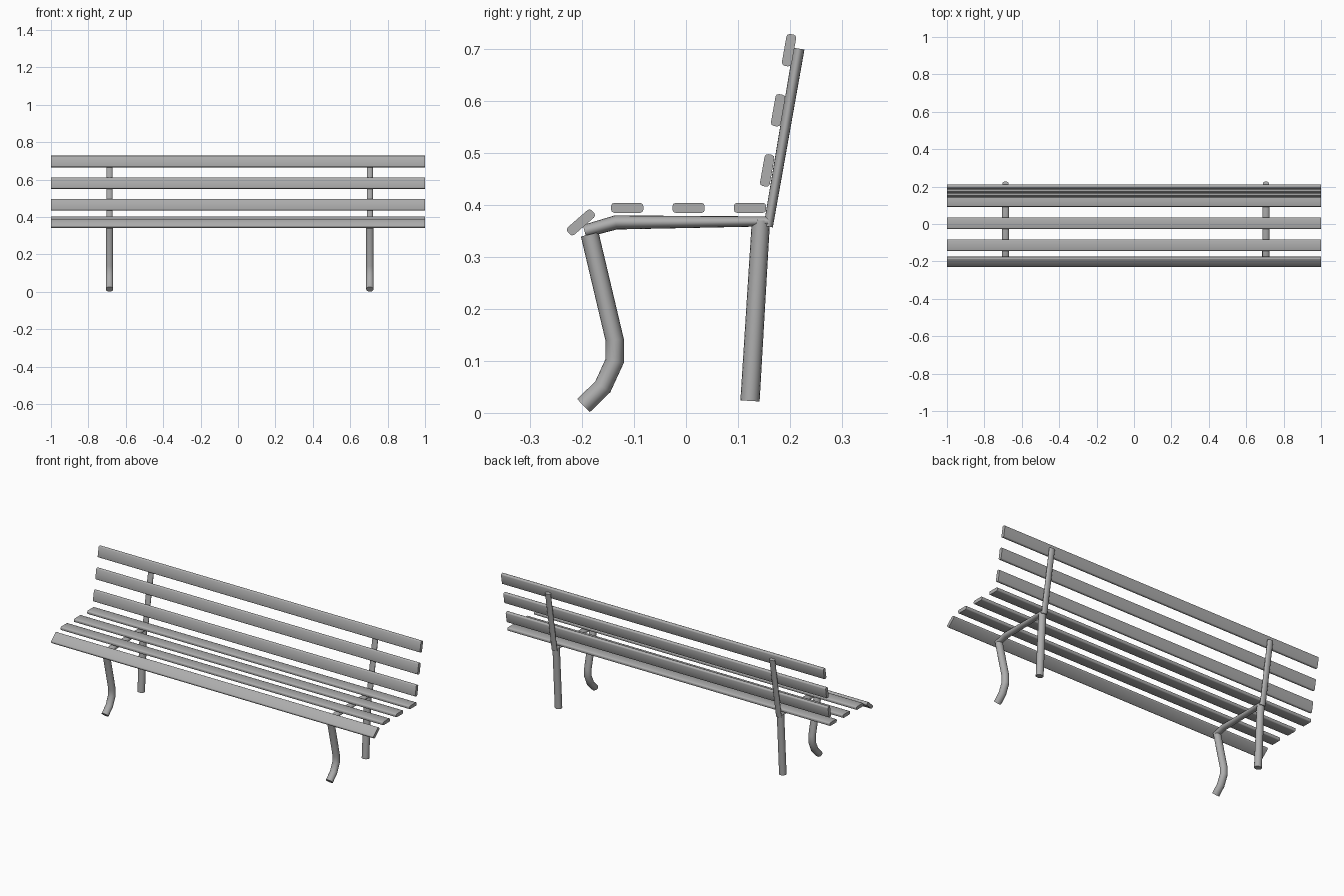
import bpy, bmesh, math
from mathutils import Vector, Matrix

cube = bpy.data.objects.get("Cube")
if cube:
    bpy.data.objects.remove(cube, do_unlink=True)

# One grey finish for the whole bench
GREY = (0.42, 0.42, 0.42, 1)
mat = bpy.data.materials.new("bench_grey")
mat.use_nodes = True
mat.diffuse_color = GREY
mat.node_tree.nodes["Principled BSDF"].inputs["Base Color"].default_value = GREY


def finish(name, bm, angle):
    bmesh.ops.recalc_face_normals(bm, faces=bm.faces)
    mesh = bpy.data.meshes.new(name)
    bm.to_mesh(mesh)
    bm.free()
    mesh.materials.append(mat)
    obj = bpy.data.objects.new(name, mesh)
    bpy.context.collection.objects.link(obj)
    bpy.ops.object.select_all(action='DESELECT')
    obj.select_set(True)
    bpy.context.view_layer.objects.active = obj
    bpy.ops.object.shade_smooth_by_angle(angle=math.radians(angle))


def tube(name, x, path, half_width, sides=16):
    """Oval tube along (y, z, radius) points, with mitred bends."""
    bm = bmesh.new()
    pts = [Vector((x, y, z)) for y, z, r in path]
    rings = []
    for i, p in enumerate(pts):
        before = (p - pts[i - 1]).normalized() if i else None
        after = (pts[i + 1] - p).normalized() if i < len(pts) - 1 else None
        before, after = before or after, after or before
        t = (before + after).normalized()
        side = Vector((0, -t.z, t.y)) / t.dot(before)
        ring = []
        for k in range(sides):
            a = math.tau * k / sides
            ring.append(bm.verts.new(p + Vector((half_width * math.cos(a), 0, 0))
                                     + side * path[i][2] * math.sin(a)))
        rings.append(ring)
    for a, b in zip(rings, rings[1:]):
        for k in range(sides):
            n = (k + 1) % sides
            bm.faces.new((a[k], a[n], b[n], b[k]))
    bm.faces.new(rings[0])
    bm.faces.new(rings[-1])
    finish(name, bm, 40)


def slat(name, y, z, tilt):
    """Full-length board with rounded long edges."""
    bm = bmesh.new()
    bmesh.ops.create_cube(bm, size=1)
    bmesh.ops.scale(bm, vec=(2, 0.062, 0.019), verts=bm.verts)
    long_edges = [e for e in bm.edges
                  if abs(e.verts[0].co.x - e.verts[1].co.x) > 1]
    bmesh.ops.bevel(bm, geom=long_edges, offset=0.006, segments=2,
                    profile=0.5, affect='EDGES')
    bmesh.ops.transform(bm, verts=bm.verts, matrix=Matrix.Translation((0, y, z))
                        @ Matrix.Rotation(math.radians(tilt), 4, 'X'))
    finish(name, bm, 50)


# Seat boards, with the front one rolled over the edge
slat("front_edge_slat", -0.202, 0.366, 41)
for i in range(3):
    slat(f"seat_slat_{i + 1}", -0.113 + 0.118 * i, 0.394, 0)

# Backrest boards
for i in range(3):
    slat(f"back_slat_{i + 1}", 0.156 + 0.021 * i, 0.466 + 0.1155 * i, 80)

# Two tubular frames
for side, x in (("right", -0.687), ("left", 0.705)):
    tube(f"{side}_front_leg", x, [(-0.197, 0.014, 0.0175), (-0.16, 0.05, 0.0175),
                                  (-0.137, 0.1, 0.0175), (-0.137, 0.14, 0.0175),
                                  (-0.185, 0.343, 0.0175)], 0.02)
    tube(f"{side}_seat_rail", x, [(-0.195, 0.349, 0.0125), (-0.135, 0.366, 0.0135),
                                  (0.158, 0.368, 0.0095)], 0.0185)
    tube(f"{side}_back_leg", x, [(0.123, 0.023, 0.0185), (0.144, 0.37, 0.0175)], 0.02)
    tube(f"{side}_back_post", x, [(0.158, 0.358, 0.009), (0.217, 0.7, 0.0108)], 0.0165)
